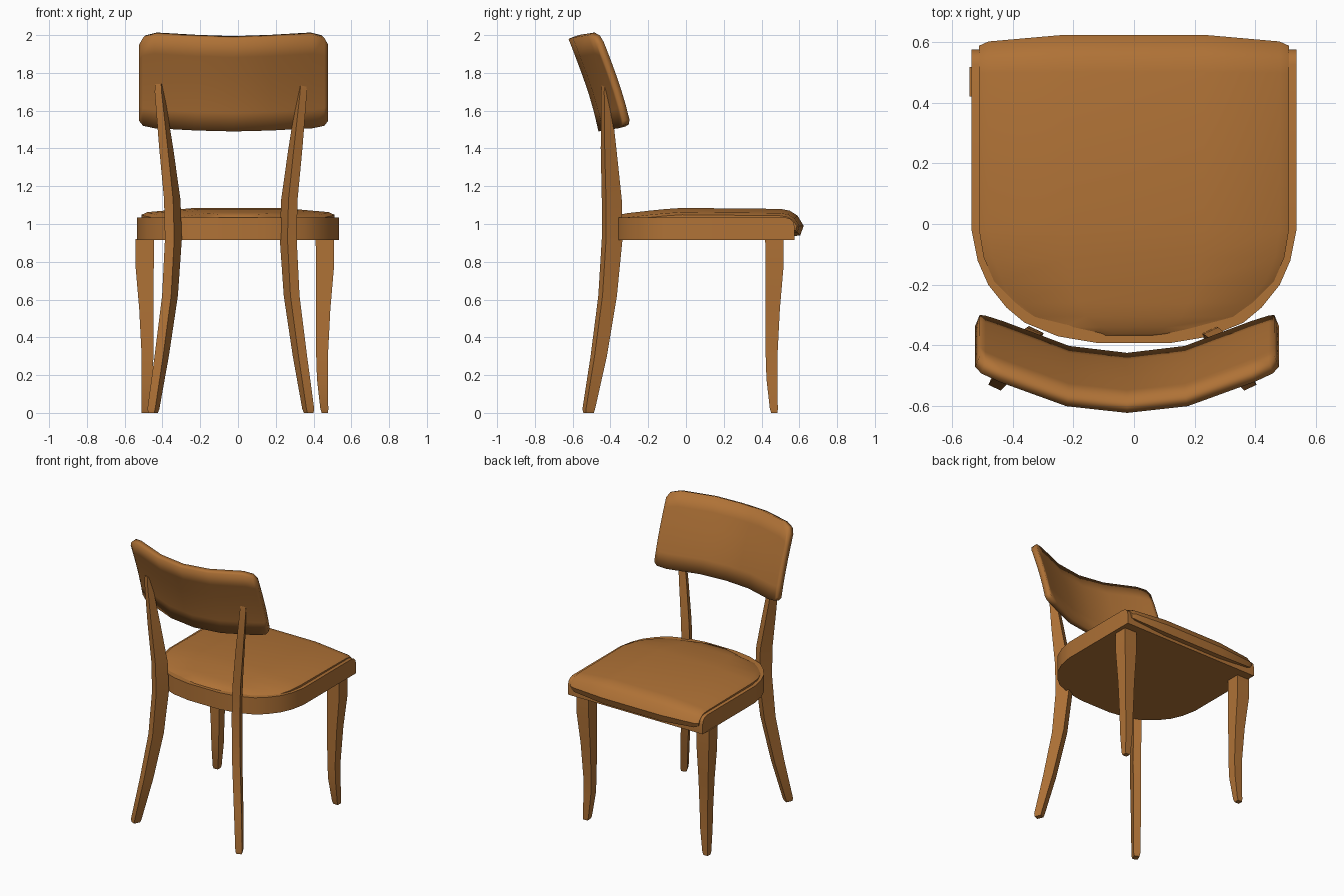
import bpy, bmesh, math

if "Cube" in bpy.data.objects:
    bpy.data.objects.remove(bpy.data.objects["Cube"])

wood = bpy.data.materials.new("wood")
wood.diffuse_color = (0.43, 0.168, 0.037, 1)
wood.use_nodes = True
wood.node_tree.nodes["Principled BSDF"].inputs["Base Color"].default_value = wood.diffuse_color


def finish(bm, name, angle=35):
    me = bpy.data.meshes.new(name)
    bm.to_mesh(me)
    bm.free()
    ob = bpy.data.objects.new(name, me)
    bpy.context.collection.objects.link(ob)
    me.materials.append(wood)
    bpy.ops.object.select_all(action='DESELECT')
    ob.select_set(True)
    bpy.context.view_layer.objects.active = ob
    bpy.ops.object.shade_smooth_by_angle(angle=math.radians(angle))
    return ob


def loft(rings):
    """Closed solid through equal-sized rings of points."""
    bm = bmesh.new()
    vs = [[bm.verts.new(p) for p in r] for r in rings]
    n = len(vs[0])
    for a, b in zip(vs, vs[1:]):
        for i in range(n):
            bm.faces.new((a[i], a[(i + 1) % n], b[(i + 1) % n], b[i]))
    bm.faces.new(vs[0])
    bm.faces.new(vs[-1])
    bmesh.ops.recalc_face_normals(bm, faces=bm.faces)
    return bm


def sheet(rows):
    """Open surface through rows of points."""
    bm = bmesh.new()
    vs = [[bm.verts.new(p) for p in r] for r in rows]
    for a, b in zip(vs, vs[1:]):
        for i in range(len(a) - 1):
            bm.faces.new((a[i], a[i + 1], b[i + 1], b[i]))
    return bm


def section(cx, cy, z, w, d, rot):
    c, s = math.cos(rot), math.sin(rot)
    return [(cx + x * w / 2 * c - y * d / 2 * s, cy + x * w / 2 * s + y * d / 2 * c, z)
            for x, y in ((-1, -1), (1, -1), (1, 1), (-1, 1))]


# Seat frame: rounded back outline, rolled front edge
half = [(0.535, 0.575), (0.535, -0.02), (0.515, -0.12), (0.48, -0.2),
        (0.42, -0.275), (0.36, -0.325), (0.25, -0.37), (0.12, -0.392)]
outline = half + [(-x, y) for x, y in reversed(half)]
bm = loft([[(x, y, z) for x, y in outline] for z in (0.915, 1.035)])
edge = [e for e in bm.edges if all(v.co.y > 0.57 and v.co.z > 1 for v in e.verts)]
bmesh.ops.bevel(bm, geom=edge, offset=0.05, segments=3, profile=0.5, affect='EDGES')
finish(bm, "seat_frame")

# Seat cushion: y, half width, crown height, surface normal (y, z)
profile = [(-0.37, 0.12, 1.03, 0, 1), (-0.362, 0.13, 1.045, 0, 1), (-0.34, 0.24, 1.052, 0, 1),
           (-0.305, 0.345, 1.058, 0, 1), (-0.26, 0.40, 1.063, 0, 1), (-0.19, 0.46, 1.071, 0, 1),
           (-0.11, 0.495, 1.079, 0, 1), (-0.02, 0.51, 1.085, 0, 1), (0.5, 0.51, 1.08, 0.1, 1),
           (0.55, 0.51, 1.07, 0.4, 0.9), (0.59, 0.51, 1.045, 0.7, 0.7), (0.623, 0.51, 0.99, 1, 0),
           (0.605, 0.505, 0.94, 0.7, -0.7), (0.565, 0.505, 0.935, 0, -1)]
cols = [(0.45, 0), (0.94, 0.022), (1, 0.036), (1, 0.06)]
cols = [(-u, d) for u, d in reversed(cols)] + cols
rows = []
for y, w, z, ny, nz in profile:
    low = 1.03 if y < 0.45 else 0
    rows.append([(u * w, y - ny * d, max(low, z - nz * d)) for u, d in cols])
finish(sheet(rows), "seat_cushion")

# Backrest: bowed in plan, curved in section (x, bottom, top, bow)
bx = -0.023
cols = [(0, 1.49, 1.98, 0), (0.2, 1.495, 1.987, 0.025), (0.42, 1.507, 2.0, 0.11),
        (0.48, 1.52, 1.985, 0.132), (0.5, 1.545, 1.95, 0.14)]
cols = [(-x, b, t, w) for x, b, t, w in reversed(cols[1:])] + cols
curve = [(1.48, -0.461), (1.565, -0.48), (1.675, -0.51), (1.82, -0.56), (1.975, -0.62), (2.1, -0.67)]


def lean(z):
    for (z0, y0), (z1, y1) in zip(curve, curve[1:]):
        if z <= z1:
            return y0 + (y1 - y0) * (z - z0) / (z1 - z0)


rows = []
for j in range(6):
    zs = [b + (t - b) * j / 5 for x, b, t, w in cols]
    rows.append([(bx + c[0], lean(z) + c[3], z) for c, z in zip(cols, zs)])
back = finish(sheet(rows), "backrest")
mod = back.modifiers.new("thickness", 'SOLIDIFY')
mod.thickness = 0.04

# Legs: rear (z, x, y, width, depth), front (z, offset, size)
rear = [(0, 0.412, -0.516, 0.035, 0.045), (0.02, 0.41, -0.515, 0.045, 0.053),
        (0.3, 0.366, -0.462, 0.05, 0.072), (0.62, 0.322, -0.415, 0.053, 0.084),
        (0.92, 0.304, -0.391, 0.054, 0.096), (1.13, 0.31, -0.393, 0.053, 0.092),
        (1.4, 0.342, -0.41, 0.05, 0.068), (1.7, 0.378, -0.426, 0.04, 0.034),
        (1.74, 0.379, -0.427, 0.034, 0.024)]
front = [(0, 0.468, 0.034), (0.02, 0.465, 0.042), (0.18, 0.455, 0.058), (0.3, 0.453, 0.062),
         (0.55, 0.459, 0.076), (0.77, 0.468, 0.096), (0.92, 0.468, 0.097)]
for s, side in ((-1, "left"), (1, "right")):
    finish(loft([section(-0.038 + s * x, y, z, w, d, s * math.radians(25))
                 for z, x, y, w, d in rear]), "rear_leg_" + side)
    finish(loft([section(-0.017 + s * (c + 0.009), c, z, w, w, 0)
                 for z, c, w in front]), "front_leg_" + side)
